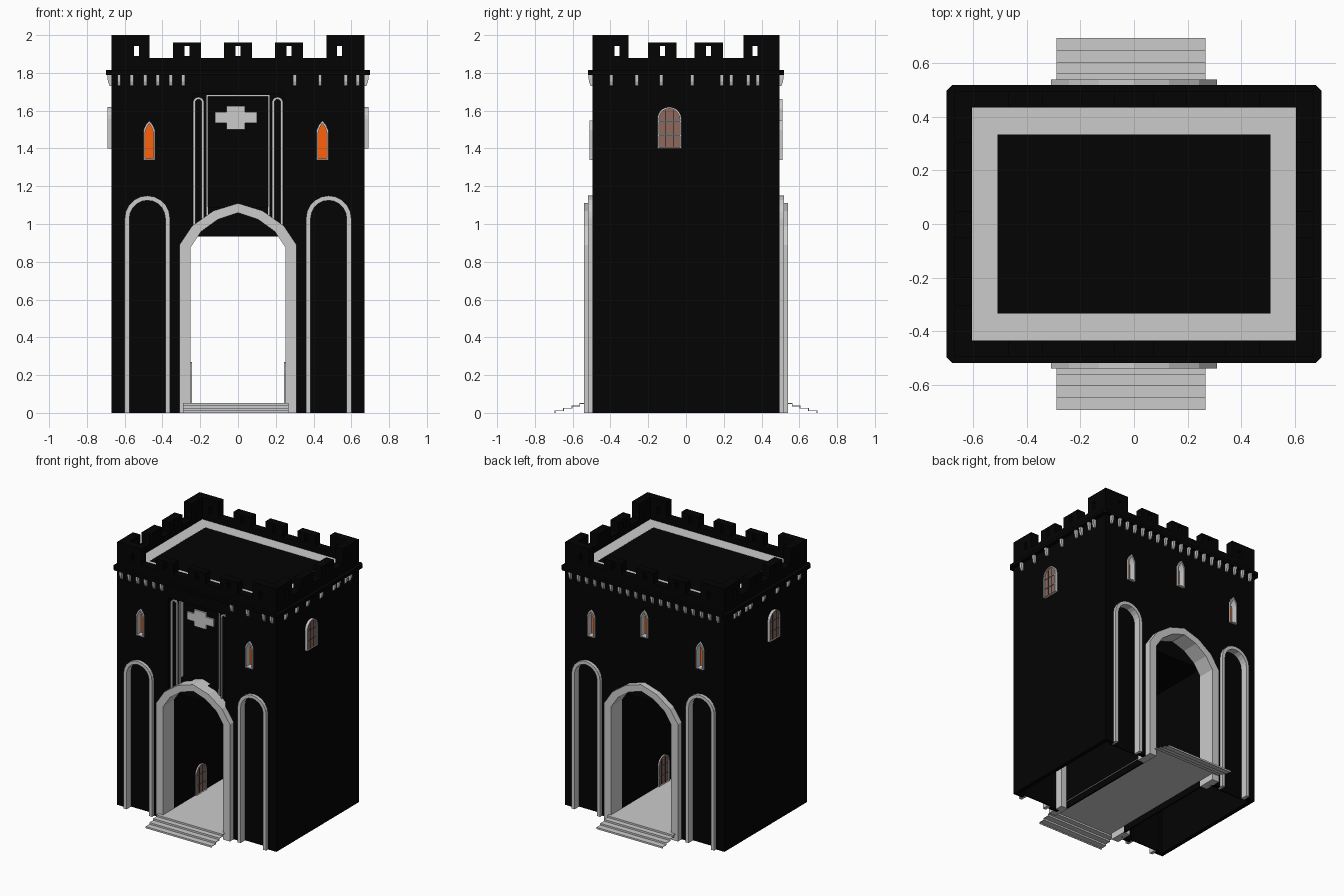
import bpy
from math import pi, sin, cos

if "Cube" in bpy.data.objects:
    bpy.data.objects.remove(bpy.data.objects["Cube"])


def material(name, r, g, b):
    m = bpy.data.materials.new(name)
    m.diffuse_color = (r, g, b, 1)
    m.use_nodes = True
    m.node_tree.nodes["Principled BSDF"].inputs["Base Color"].default_value = m.diffuse_color
    return m


BLACK = material("dark_stone", .001, .001, .001)
ORANGE = material("glow", 1, .12, .003)
BROWN = material("wood", .27, .14, .11)
TEAL = material("iron", .04, .14, .18)
ROT = {'x': (pi / 2, 0, pi / 2), 'y': (pi / 2, 0, 0), 'z': (0, 0, 0)}


def plate(name, loops, axis, a, b, mat=None):
    """Flat outline (inner loops are holes) extruded along an axis from a to b."""
    cu = bpy.data.curves.new(name, 'CURVE')
    cu.dimensions = '2D'
    cu.fill_mode = 'BOTH'
    cu.extrude = abs(b - a) / 2
    for loop in loops:
        sp = cu.splines.new('POLY')
        sp.points.add(len(loop) - 1)
        for p, (u, v) in zip(sp.points, loop):
            p.co = (u, v, 0, 1)
        sp.use_cyclic_u = True
        sp.use_smooth = False
    tmp = bpy.data.objects.new(name + "_outline", cu)
    bpy.context.collection.objects.link(tmp)
    bpy.context.view_layer.update()
    dg = bpy.context.evaluated_depsgraph_get()
    me = bpy.data.meshes.new_from_object(tmp.evaluated_get(dg))
    bpy.data.objects.remove(tmp)
    me.shade_flat()
    me.materials.clear()
    if mat:
        me.materials.append(mat)
    ob = bpy.data.objects.new(name, me)
    bpy.context.collection.objects.link(ob)
    ob.rotation_euler = ROT[axis]
    ob.location['xyz'.index(axis)] = (a + b) / 2
    return ob


def rect(u0, u1, v0, v1):
    return [(u0, v0), (u1, v0), (u1, v1), (u0, v1)]


def arch(c, hw, z0, z1, n=10):
    """Round-topped outline, left foot to right foot."""
    top = [(c - hw * cos(pi * i / n), z1 - hw + hw * sin(pi * i / n)) for i in range(n + 1)]
    return [(c - hw, z0)] + top + [(c + hw, z0)]


def lancet(c, hw, z0, z1):
    """Pointed outline."""
    return [(c - hw, z0), (c - hw, z1 - .05), (c - hw * .6, z1 - .022), (c, z1),
            (c + hw * .6, z1 - .022), (c + hw, z1 - .05), (c + hw, z0)]


def mirrored(half):
    return half + [(-x, z) for x, z in reversed(half[:-1])]


# main gate arch outlines
gate_out = mirrored([(-.31, 0), (-.31, .89), (-.243, .99), (-.13, 1.07), (0, 1.11)])
gate_in = mirrored([(-.252, 0), (-.252, .875), (-.195, .96), (-.105, 1.025), (0, 1.06)])
gate_mid = [((a + c) / 2, (b + d) / 2) for (a, b), (c, d) in zip(gate_out, gate_in)]
# on the front the gate opening runs up into a recessed bay
bay_notch = gate_mid[:2] + [(-.242, .945), (-.242, 1.69), (.242, 1.69), (.242, .945)] + gate_mid[-2:]

# front and back
for s, side in ((-1, "front"), (1, "back")):
    slits = [(-.47, 1.34), (.447, 1.34)] + ([(0, 1.455)] if s > 0 else [])
    outline = ([(-.67, 0)] + arch(-.48, .11, 0, 1.14) + (bay_notch if s < 0 else gate_mid)
               + arch(.48, .11, 0, 1.14) + [(.67, 0), (.67, 1.8), (-.67, 1.8)])
    plate(side + "_wall", [outline] + [lancet(x, .026, z + .005, z + .198) for x, z in slits],
          'y', s * .465, s * .495, BLACK)
    plate(side + "_gate_arch", [gate_out + gate_in[::-1]], 'y', s * .41, s * .54)
    for x in (-.48, .48):
        plate(side + "_niche_trim", [arch(x, .12, 0, 1.15) + arch(x, .095, 0, 1.125)[::-1]],
              'y', s * .465, s * .519)
        plate(side + "_niche_back", [arch(x, .12, 0, 1.15)], 'y', s * .455, s * .464, BLACK)
    for x, z in slits:
        plate(side + "_slit_frame", [lancet(x, .031, z, z + .207), lancet(x, .023, z + .007, z + .193)],
              'y', s * .455, s * .51)
        plate(side + "_slit_pane", [lancet(x, .026, z + .003, z + .198)], 'y', s * .457, s * .462, ORANGE)

# recessed front bay: back wall, deeper centre panel, trims and cross
bay = [(-.25, .945)] + gate_mid[2:-2] + [(.25, .945), (.25, 1.7), (-.25, 1.7)]
plate("bay_back", [bay, rect(-.164, .164, 1.09, 1.679)], 'y', -.46, -.425, BLACK)
plate("panel_back", [rect(-.18, .18, 1.08, 1.69)], 'y', -.425, -.418, BLACK)
u_trim = [(-.168, 1.03), (-.168, 1.683), (.168, 1.683), (.168, 1.03),
          (.16, 1.03), (.16, 1.675), (-.16, 1.675), (-.16, 1.03)]
plate("panel_trim", [u_trim], 'y', -.463, -.42)
for x in (-.209, .209):
    plate("narrow_panel_trim", [arch(x, .029, .98, 1.672), arch(x, .017, .99, 1.66)], 'y', -.47, -.455)
cross = [(-.122, 1.535), (-.062, 1.535), (-.062, 1.5), (.038, 1.5), (.038, 1.535), (.1, 1.535),
         (.1, 1.593), (.038, 1.593), (.038, 1.625), (-.062, 1.625), (-.062, 1.593), (-.122, 1.593)]
plate("cross_relief", [cross], 'y', -.438, -.42)


def barred_window(name, z, a, b):
    """Arched opening on an x-facing wall; a is the wall side, b the outer face."""
    c, d = -.088, (1 if b > a else -1)
    m = b - d * .005
    plate(name + "_frame", [arch(c, .064, z, z + .22), arch(c, .055, z + .004, z + .211)], 'x', a, b)
    plate(name + "_boards", [arch(c, .058, z + .002, z + .214)], 'x', a, m - d * .003, BROWN)
    for h in (.068, .142):
        plate(name + "_crossbar", [rect(c - .055, c + .055, z + h - .003, z + h + .003)],
              'x', m - d * .005, m, TEAL)
    for u in (-.02, .02):
        plate(name + "_upright", [rect(c + u - .0015, c + u + .0015, z, z + .2)],
              'x', m - d * .005, m - d * .001, BLACK)


# side walls, their windows, passage walls and passage doors
for s in (-1, 1):
    plate("side_wall", [rect(-.465, .465, 0, 1.8), arch(-.088, .058, 1.404, 1.614)],
          'x', s * .64, s * .67, BLACK)
    barred_window("side_window", 1.4, s * .645, s * .69)
    plate("passage_wall", [rect(-.412, .412, 0, .94)], 'x', s * .253, s * .264, BLACK)
    barred_window("passage_door", .05, s * .262, s * .243)
plate("passage_ceiling", [rect(-.27, .27, .935, 1.09)], 'y', -.411, .411, BLACK)

# passage floor and its end steps: one folded strip, hollow underneath
stairs = []
for i, y in enumerate((.695, .65, .605, .565)):
    stairs += [(-y, .013 * i), (-y, .013 * (i + 1))]
under = [(y + .004, max(z - .004, 0)) for y, z in stairs]
under += [(-y, z) for y, z in reversed(under)]
stairs += [(-y, z) for y, z in reversed(stairs)]
plate("floor_and_steps", [stairs + under[::-1]], 'x', -.29, .267)

# ledge, roof and walkway
c = .022
ledge = [(-.7 + c, -.52), (.7 - c, -.52), (.7, -.52 + c), (.7, .52 - c),
         (.7 - c, .52), (-.7 + c, .52), (-.7, .52 - c), (-.7, -.52 + c)]
plate("ledge", [ledge], 'z', 1.79, 1.815, BLACK)
plate("walkway", [rect(-.605, .605, -.435, .435), rect(-.51, .51, -.335, .335)], 'z', 1.81, 1.835)
plate("roof", [rect(-.51, .51, -.335, .335)], 'z', 1.81, 1.834, BLACK)


def battlement(name, merlons, holes, axis, a, b):
    pts = [(merlons[0][0], 1.81)]
    for u0, u1, top in merlons:
        pts += [(u0, 1.88), (u0, top), (u1, top), (u1, 1.88)]
    pts.append((merlons[-1][1], 1.81))
    plate(name, [pts] + [rect(h - .013, h + .013, 1.89, 1.943) for h in holes], axis, a, b, BLACK)


for s in (-1, 1):
    battlement("long_parapet", [(-.67, -.468, 2), (-.344, -.196, 1.96), (-.074, .074, 1.96),
                                (.196, .344, 1.96), (.468, .67, 2)],
               (-.537, -.27, 0, .27, .537), 'y', s * .435, s * .495)
    battlement("short_parapet", [(-.435, -.305, 2), (-.2, -.05, 1.96), (.045, .195, 1.96),
                                 (.305, .435, 2)],
               (-.365, -.125, .12, .365), 'x', s * .605, s * .67)

# corbels under the ledge, with uneven gaps
profile = [(-.002, 1.79), (.022, 1.79), (.019, 1.755), (.01, 1.732), (-.002, 1.73)]
front_x = [-.63, -.562, -.492, -.424, -.355, -.29, .3, .434, .57, .635]
back_x = [i * .069 for i in range(-9, 10)]
for s, xs in ((-1, front_x), (1, back_x)):
    for x in xs:
        plate("corbel", [[(s * (.495 + d), z) for d, z in profile]], 'x', x - .009, x + .009)
    for y in (-.395, -.26, -.13, .034, .19, .24, .33, .38):
        plate("corbel", [[(s * (.67 + d), z) for d, z in profile]], 'y', y - .009, y + .009)
